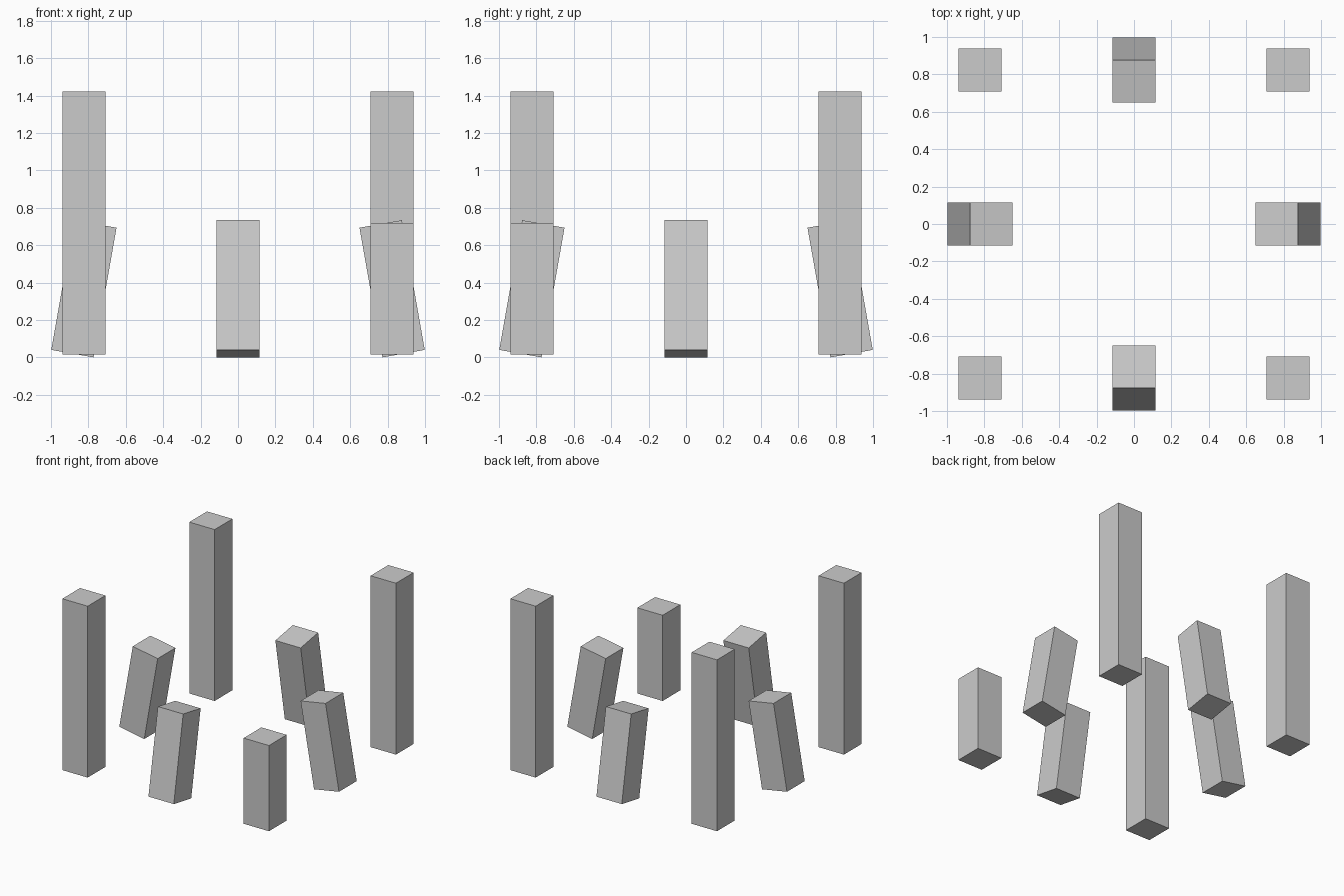
import bpy
from math import radians, cos, sin

if "Cube" in bpy.data.objects:
    bpy.data.objects.remove(bpy.data.objects["Cube"])

W = 0.23          # side of every square post
H = 0.704         # height of a single block
R = 0.824         # distance of the posts from the centre lines
TILT = radians(10)
MID = (H * cos(TILT) + W * sin(TILT)) / 2   # centre height of a leaning block
BASE = MID - H / 2                          # underside of the upright posts


def post(name, loc, height, rot=(0, 0, 0)):
    bpy.ops.mesh.primitive_cube_add(size=1, location=loc, rotation=rot)
    ob = bpy.context.object
    ob.name = name
    ob.scale = (W, W, height)
    return ob


# upright corner posts: three tall, the front right one half height
for name, sx, sy, h in (("front_left", -1, -1, 2 * H), ("front_right", 1, -1, H),
                        ("back_left", -1, 1, 2 * H), ("back_right", 1, 1, 2 * H)):
    post(name + "_corner_post", (sx * R, sy * R, BASE + h / 2), h)

# short blocks at the middle of each side, tops leaning inward
for i, name in enumerate(("right", "back", "left", "front")):
    a = radians(90 * i)
    post(name + "_leaning_block", (R * cos(a), R * sin(a), MID), H, (0, -TILT, a))
